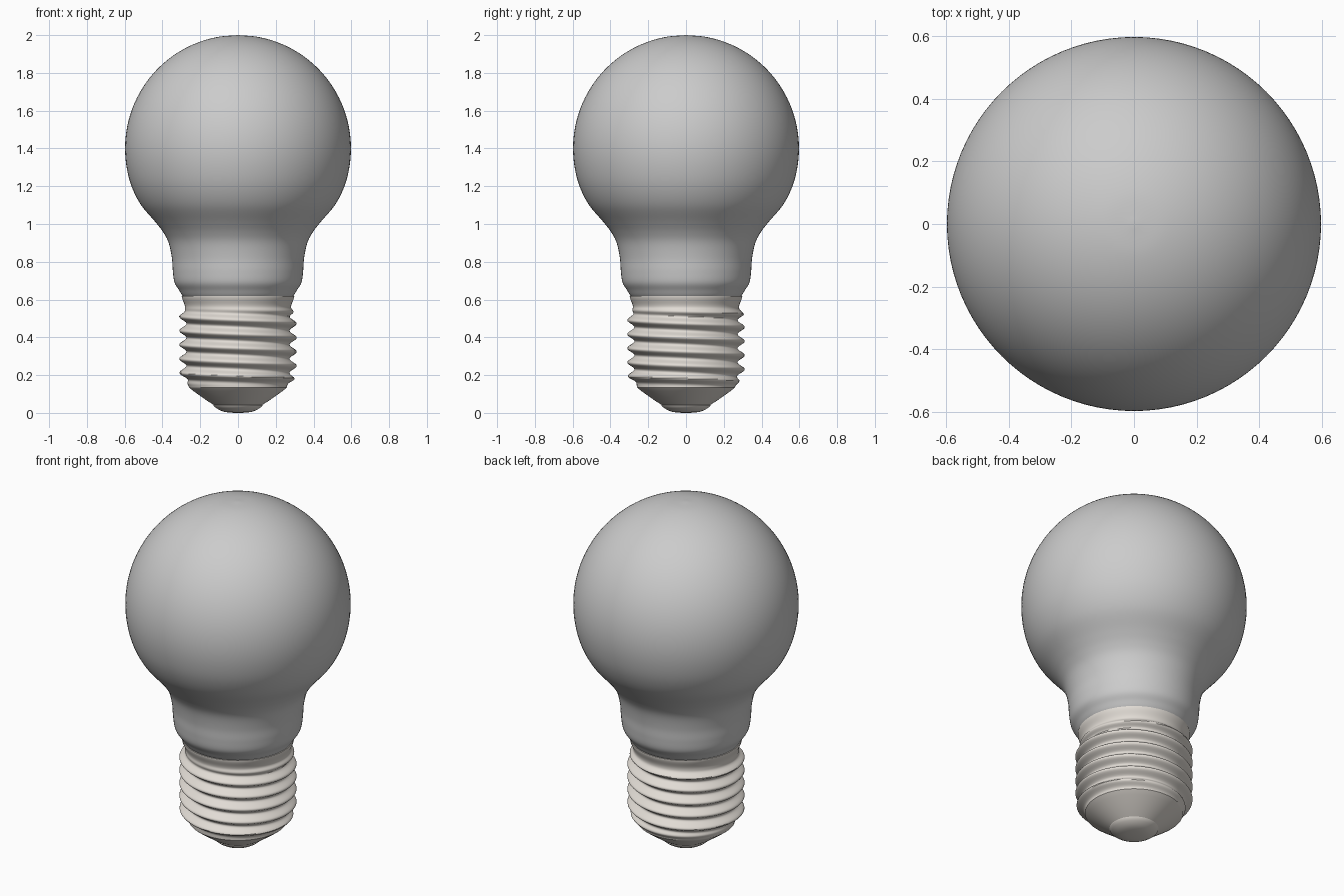
import bpy, math
from mathutils import Vector

if "Cube" in bpy.data.objects:
    bpy.data.objects.remove(bpy.data.objects["Cube"])

SEG = 96


def smooth_profile(pts, steps=6):
    """Catmull-Rom curve through (radius, z) points."""
    p = [Vector(q) for q in pts]
    p = [2 * p[0] - p[1]] + p + [2 * p[-1] - p[-2]]
    out = []
    for i in range(1, len(p) - 2):
        a, b, c, d = p[i - 1:i + 3]
        for k in range(steps):
            t = k / steps
            out.append(tuple(0.5 * (2 * b + (c - a) * t + (2 * a - 5 * b + 4 * c - d) * t * t
                                    + (3 * b - a - 3 * c + d) * t ** 3)))
    return out + [tuple(p[-2])]


def lathe(name, profile, offset=None, material=None):
    """Spin a bottom-to-top profile; offset(theta, z) adds to the radius."""
    verts, faces, rings = [], [], []
    for r, z in profile:
        if r < 1e-4:
            rings.append([len(verts)] * SEG)
            verts.append((0, 0, z))
            continue
        rings.append(list(range(len(verts), len(verts) + SEG)))
        for i in range(SEG):
            a = math.tau * i / SEG
            rr = r + (offset(a, z) if offset else 0)
            verts.append((rr * math.cos(a), rr * math.sin(a), z))
    for lo, hi in zip(rings, rings[1:]):
        for i in range(SEG):
            j = (i + 1) % SEG
            faces.append(tuple(dict.fromkeys((lo[i], lo[j], hi[j], hi[i]))))
    mesh = bpy.data.meshes.new(name)
    mesh.from_pydata(verts, [], faces)
    mesh.update()
    ob = bpy.data.objects.new(name, mesh)
    bpy.context.collection.objects.link(ob)
    if material:
        mesh.materials.append(material)
    bpy.ops.object.select_all(action='DESELECT')
    ob.select_set(True)
    bpy.context.view_layer.objects.active = ob
    bpy.ops.object.shade_smooth_by_angle(angle=math.radians(40))
    return ob


metal = bpy.data.materials.new("base_metal")
metal.diffuse_color = (0.75, 0.71, 0.66, 1)
metal.use_nodes = True
metal.node_tree.nodes["Principled BSDF"].inputs["Base Color"].default_value = metal.diffuse_color

# Glass: neck blending into a spherical globe
neck = [(0.27, 0.6), (0.293, 0.62), (0.312, 0.65), (0.336, 0.69), (0.345, 0.75), (0.35, 0.82),
        (0.367, 0.9), (0.395, 0.955), (0.437, 1.01), (0.513, 1.1)]
globe = [(0.598 * math.cos(math.radians(a)), 1.4 + 0.6 * math.sin(math.radians(a)))
         for a in range(-20, 91, 10)]
lathe("glass_bulb", smooth_profile(neck + globe))

# Screw base: helical thread that fades out at both ends
PITCH = 0.0745


def fade(x, a, b):
    t = min(1, max(0, (x - a) / (b - a)))
    return t * t * (3 - 2 * t)


def thread(a, z):
    turns = (0.51 - z) / PITCH - (a - math.pi) / math.tau
    window = fade(z, 0.135, 0.19) * (1 - fade(z, 0.51, 0.56))
    return 0.038 * window * (0.5 + 0.5 * math.cos(math.tau * turns))


def body_radius(z):
    return 0.26 + 0.013 * fade(z, 0.14, 0.22) + 0.008 * fade(z, 0.5, 0.55) + 0.017 * fade(z, 0.56, 0.62)


cone = [(0.125, 0.04), (0.16, 0.062), (0.2, 0.09), (0.235, 0.115), (0.252, 0.128)]
body = [(body_radius(0.135 + 0.485 * i / 90), 0.135 + 0.485 * i / 90) for i in range(91)]
lathe("screw_base", cone + body + [(0.27, 0.62)], thread, metal)

# Bottom electrical contact
lathe("contact_tip", [(0, 0), (0.04, 0.001), (0.07, 0.005), (0.095, 0.013), (0.115, 0.025),
                      (0.128, 0.036), (0.13, 0.04), (0.12, 0.045), (0, 0.045)], None, metal)
